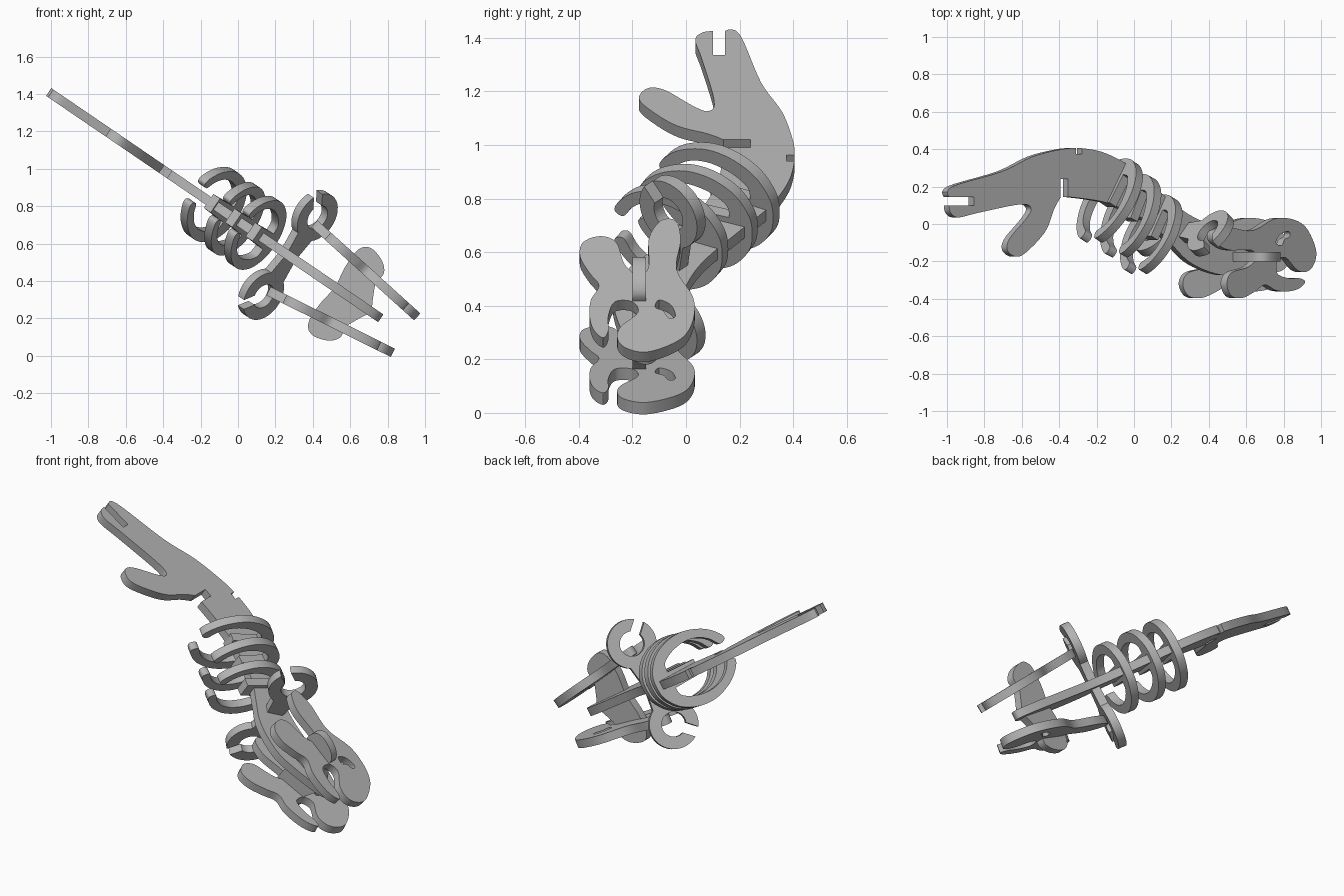
import bpy, bmesh, math
from mathutils import Matrix, Vector

cube = bpy.data.objects.get("Cube")
if cube:
    bpy.data.objects.remove(cube, do_unlink=True)

THICK = 0.05

wood = bpy.data.materials.new("plain_grey")
wood.use_nodes = True
grey = (0.45, 0.45, 0.45, 1)
wood.diffuse_color = grey
wood.node_tree.nodes["Principled BSDF"].inputs["Base Color"].default_value = grey


def frame(x_axis, y_axis, origin):
    """Matrix whose plate plane is spanned by x_axis and y_axis."""
    x, y = Vector(x_axis).normalized(), Vector(y_axis).normalized()
    m = Matrix((x, y, x.cross(y))).transposed().to_4x4()
    m.translation = origin
    return m


# Body frame: x along the tilted body, y along its height, z across it
BODY = frame((0.826, 0, -0.563), (0, 1, 0), (0.336, 0, 0.492))


def smooth(points, steps=5):
    """Closed smooth outline; a point with a third entry is a sharp corner."""
    count = len(points)
    pos = [Vector(p[:2]) for p in points]
    tangent = [Vector((0, 0)) if len(points[i]) > 2
               else (pos[(i + 1) % count] - pos[i - 1]) / 2 for i in range(count)]
    out = []
    for i in range(count):
        j = (i + 1) % count
        if len(points[i]) > 2 and len(points[j]) > 2:
            out.append(pos[i])
            continue
        for k in range(steps):
            t = k / steps
            h = t * t * (3 - 2 * t)
            out.append(pos[i] * (1 - h) + pos[j] * h
                       + tangent[i] * (t * (1 - t) ** 2)
                       - tangent[j] * (t * t * (1 - t)))
    return out


def mirrored(half):
    """Close a half outline by reflecting it across its first axis."""
    return half + [(-p[0],) + tuple(p[1:]) for p in reversed(half) if abs(p[0]) > 1e-4]


def plate(name, outlines, place):
    """Cut a flat board from an outline and optional holes."""
    curve = bpy.data.curves.new(name, 'CURVE')
    curve.dimensions = '2D'
    curve.fill_mode = 'BOTH'
    curve.extrude = THICK / 2
    for outline in outlines:
        spline = curve.splines.new('POLY')
        spline.points.add(len(outline) - 1)
        for point, p in zip(spline.points, outline):
            point.co = (p[0], p[1], 0, 1)
        spline.use_cyclic_u = True
    helper = bpy.data.objects.new(name + "_helper", curve)
    bpy.context.collection.objects.link(helper)
    bpy.context.view_layer.update()
    mesh = bpy.data.meshes.new_from_object(
        helper.evaluated_get(bpy.context.evaluated_depsgraph_get()))
    bpy.data.objects.remove(helper, do_unlink=True)
    bpy.data.curves.remove(curve)
    mesh.transform(BODY @ place)
    bm = bmesh.new()
    bm.from_mesh(mesh)
    bmesh.ops.remove_doubles(bm, verts=bm.verts, dist=1e-4)
    bmesh.ops.recalc_face_normals(bm, faces=bm.faces)
    bm.to_mesh(mesh)
    bm.free()
    mesh.materials.clear()
    mesh.materials.append(wood)
    obj = bpy.data.objects.new(name, mesh)
    bpy.context.collection.objects.link(obj)
    bpy.ops.object.select_all(action='DESELECT')
    obj.select_set(True)
    bpy.context.view_layer.objects.active = obj
    bpy.ops.object.shade_smooth_by_angle(angle=math.radians(35))
    return obj


# Spine board: upper edge, tapered end, lower edge, side limb, slotted end
C = True
spine = [
    (-1.6, .2), (-1.28, .28), (-1.08, .36), (-.89, .4),
    (-.8, .405, C), (-.8, .375, C), (-.76, .375, C), (-.76, .405, C),
    (-.63, .385), (-.47, .32), (-.31, .21), (-.12, .08), (.02, .015),
    (.2, -.03), (.38, -.07), (.5, -.12), (.51, -.17), (.44, -.22),
    (.21, -.27), (.08, -.26), (-.07, -.2), (-.19, -.1), (-.31, 0),
    (-.47, .07), (-.63, .12),
    (-.85, .145, C), (-.85, .24, C), (-.9, .24, C), (-.9, .14, C),
    (-.94, .08), (-.99, -.03), (-1.08, -.12), (-1.17, -.175), (-1.24, -.145),
    (-1.23, -.08), (-1.12, .03), (-1.09, .085), (-1.16, .105),
    (-1.43, .06), (-1.56, .035), (-1.61, .06),
    (-1.62, .1, C), (-1.46, .1, C), (-1.46, .145, C), (-1.62, .145, C),
]
plate("spine_board", [smooth(spine)], Matrix())

# Ribs: arms curl out from a short stem and back in
rib_half = [
    (0, -.02), (.08, -.005), (.16, .06), (.205, .16), (.21, .27), (.17, .38),
    (.11, .45), (.065, .47), (.05, .43), (.1, .39), (.14, .33), (.155, .25),
    (.14, .16), (.1, .09), (.05, .08, C), (.045, .25, C),
]
rib = smooth(mirrored(rib_half))
for name, u, y, tilt, size in (("rear_rib", -.45, .32, 30, 1),
                               ("middle_rib", -.34, .24, 24, .95),
                               ("front_rib", -.2, .13, 27, .92)):
    a = math.radians(tilt)
    place = frame((0, 0, 1), (-math.sin(a), -math.cos(a), 0), (u, y, 0))
    plate(name, [[(p.x, p.y * size) for p in rib]], place)


# Hip board: two open rings joined by a bar
def arc(radius, start, end, steps=20):
    angles = [math.radians(start + (end - start) * i / steps) for i in range(steps + 1)]
    return [(.255 + radius * math.cos(a), radius * math.sin(a)) for a in angles]


MOUTH = 45
hip_half = (arc(.14, -150, MOUTH - 12) + arc(.07, MOUTH - 25, MOUTH - 335, 28)
            + arc(.14, MOUTH + 12, 155))
hip_half = [(0, -.05)] + hip_half + [(0, .04)]
a = math.radians(40)
plate("hip_board", [mirrored(hip_half)],
      frame((0, 0, 1), (-math.sin(a), -math.cos(a), 0), (-.085, -.05, 0)))

# Side boards: two upper prongs, two feet and a small hole
side = [
    (-.06, -.08), (-.045, -.035), (.06, -.02), (.22, -.035), (.37, .025),
    (.48, .03), (.58, 0), (.64, -.06), (.68, -.15), (.66, -.22), (.61, -.255),
    (.54, -.245), (.46, -.18), (.4, -.2), (.4, -.265), (.48, -.29),
    (.56, -.29), (.6, -.31), (.555, -.345), (.48, -.36), (.39, -.355),
    (.31, -.325), (.24, -.36), (.15, -.395), (.07, -.385), (.035, -.32),
    (.07, -.26), (.19, -.23), (.25, -.18), (.21, -.14), (.06, -.14),
    (-.02, -.115),
]
hole = [(.39, -.1), (.42, -.055), (.48, -.04), (.49, -.065), (.45, -.085), (.43, -.115)]
for name, s in (("left_side_board", 1), ("right_side_board", -1)):
    plate(name, [smooth(side), smooth(hole)],
          frame((1, 0, -.138 * s), (0, 1, 0), (0, 0, .209 * s)))

# Cross board: lobed plate tying the side boards together
cross_half = [
    (0, .45), (.07, .42), (.14, .39), (.21, .395), (.26, .345), (.28, .26),
    (.235, .21), (.12, .205), (0, .22),
]
plate("cross_board", [smooth(mirrored(cross_half))],
      frame((0, 0, 1), (1, 0, 0), (0, -.175, 0)))
